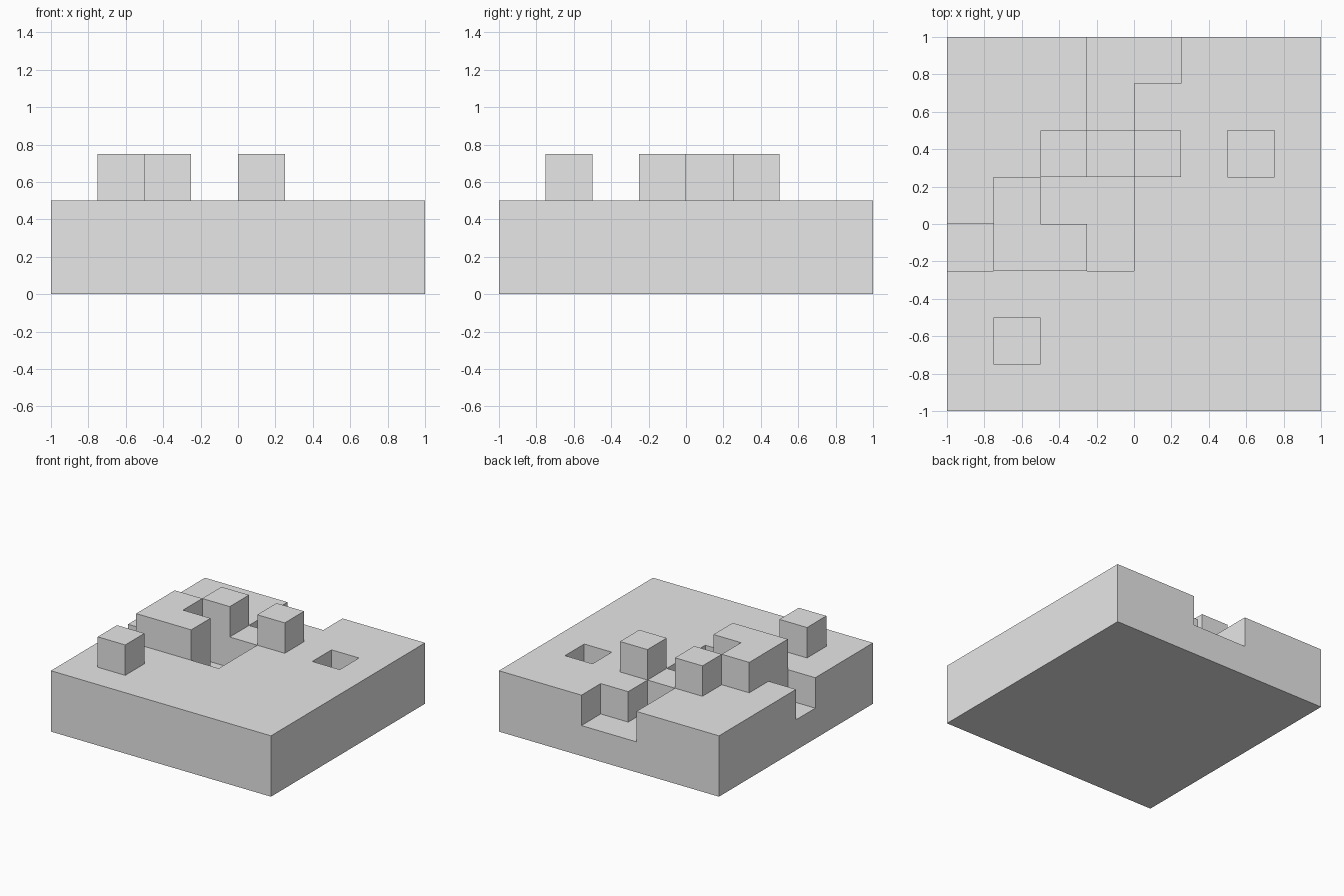
import bpy
import bmesh
from math import floor

cube = bpy.data.objects.get("Cube")
if cube:
    bpy.data.objects.remove(cube, do_unlink=True)

CELL = 0.25
CELLS = 8

# Grid cells (column, row) counted from the right front corner
SUNKEN = {(0, 3), (2, 4), (3, 3), (3, 4), (3, 6), (3, 7), (4, 7), (6, 5)}
RAISED = {(1, 1), (1, 3), (1, 4), (2, 3), (2, 5), (4, 5)}


def cell_of(face):
    c = face.calc_center_median()
    return floor((c.x + 1) / CELL), floor((c.y + 1) / CELL)


def lift(bm, faces, keep=False):
    """Extrude faces up by one cell and return the new top faces."""
    result = bmesh.ops.extrude_face_region(bm, geom=faces)["geom"]
    verts = [g for g in result if isinstance(g, bmesh.types.BMVert)]
    tops = [g for g in result if isinstance(g, bmesh.types.BMFace)]
    bmesh.ops.translate(bm, verts=verts, vec=(0, 0, CELL))
    if not keep:
        old = [f for f in faces if f.is_valid]
        if old:
            bmesh.ops.delete(bm, geom=old, context='FACES')
    return tops


bm = bmesh.new()
bmesh.ops.create_grid(bm, x_segments=CELLS, y_segments=CELLS, size=1)

# Lower layer, ground layer with channels and pit, then raised blocks
tops = lift(bm, list(bm.faces), keep=True)
tops = lift(bm, [f for f in tops if cell_of(f) not in SUNKEN])
lift(bm, [f for f in tops if cell_of(f) in RAISED])

bmesh.ops.recalc_face_normals(bm, faces=list(bm.faces))
mesh = bpy.data.meshes.new("terrain_block")
bm.to_mesh(mesh)
bm.free()

# Plain grey surface
grey = bpy.data.materials.new("light_grey")
grey.use_nodes = True
colour = (0.8, 0.8, 0.8, 1)
grey.diffuse_color = colour
for node in grey.node_tree.nodes:
    if node.type == 'BSDF_PRINCIPLED':
        node.inputs["Base Color"].default_value = colour
mesh.materials.append(grey)

terrain = bpy.data.objects.new("terrain_block", mesh)
bpy.context.collection.objects.link(terrain)
